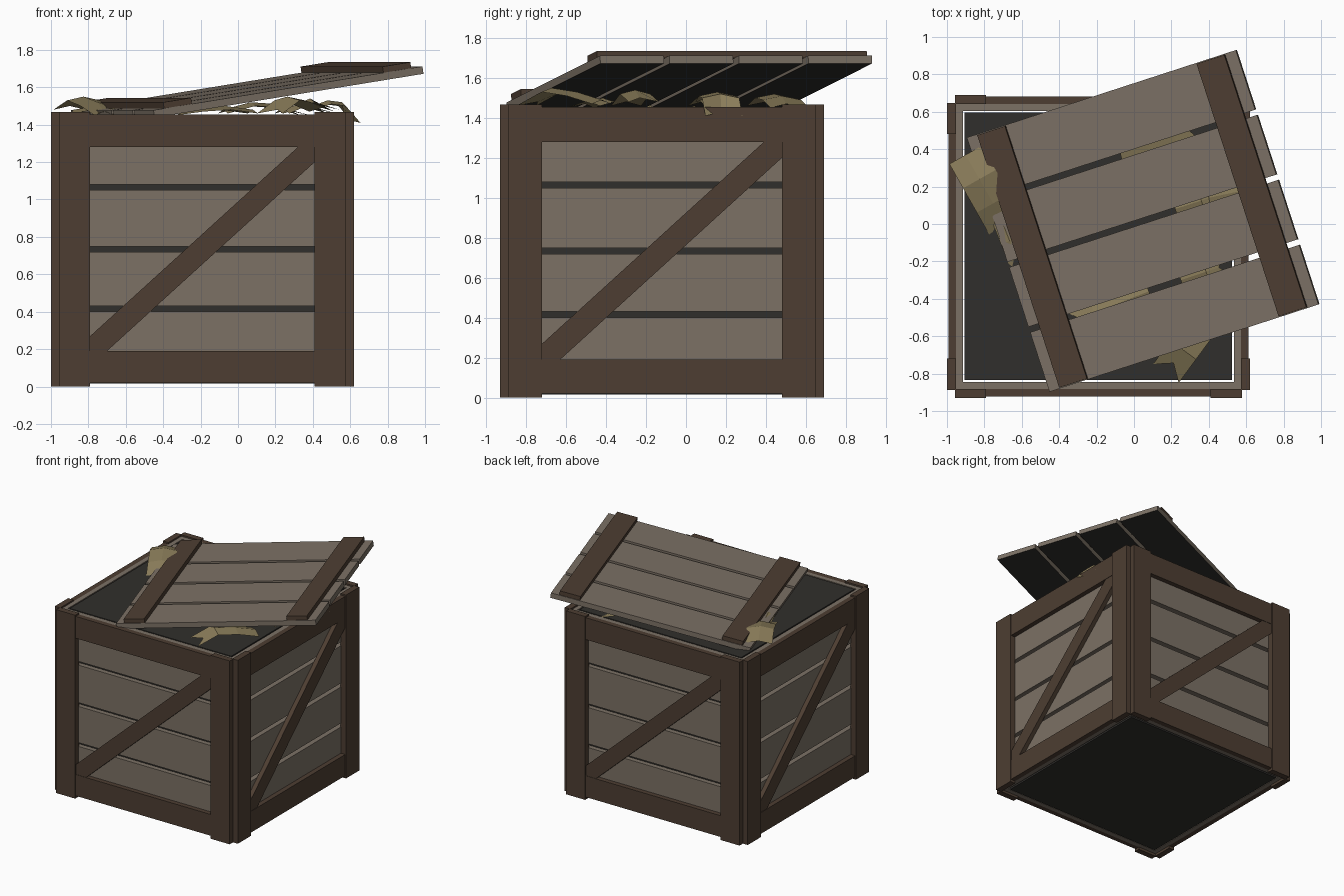
import bpy, bmesh
from math import radians, pi
from mathutils import Matrix, Vector

if "Cube" in bpy.data.objects:
    bpy.data.objects.remove(bpy.data.objects["Cube"])


def material(name, rgb):
    m = bpy.data.materials.new(name)
    m.diffuse_color = (*rgb, 1)
    m.use_nodes = True
    m.node_tree.nodes["Principled BSDF"].inputs["Base Color"].default_value = m.diffuse_color
    return m


BROWN = material("frame_wood", (0.075, 0.048, 0.032))
LIGHT = material("plank_wood", (0.2, 0.165, 0.13))
DARK = material("dark_interior", (0.03, 0.028, 0.025))
STRAW = material("straw", (0.25, 0.2, 0.1))


def make(name, bm, mats, matrix=Matrix()):
    bmesh.ops.recalc_face_normals(bm, faces=bm.faces)
    me = bpy.data.meshes.new(name)
    bm.to_mesh(me)
    bm.free()
    for m in mats:
        me.materials.append(m)
    ob = bpy.data.objects.new(name, me)
    ob.matrix_world = matrix
    bpy.context.collection.objects.link(ob)
    return ob


def box(name, lo, hi, mats, matrix=Matrix()):
    lo, hi = Vector(lo), Vector(hi)
    bm = bmesh.new()
    bmesh.ops.create_cube(bm, size=1, matrix=Matrix.Translation((lo + hi) / 2)
                          @ Matrix.Diagonal((*(hi - lo), 1)))
    if len(mats) > 1:  # second material goes on the underside
        bm.normal_update()
        for f in bm.faces:
            if f.normal.z < -0.9:
                f.material_index = 1
    return make(name, bm, mats, matrix)


def prism(name, outline, y0, y1, mat, matrix):
    bm = bmesh.new()
    face = bm.faces.new([bm.verts.new((x, y0, z)) for x, z in outline])
    ext = bmesh.ops.extrude_face_region(bm, geom=[face])
    verts = [v for v in ext["geom"] if isinstance(v, bmesh.types.BMVert)]
    bmesh.ops.translate(bm, verts=verts, vec=(0, y1 - y0, 0))
    return make(name, bm, [mat], matrix)


# crate core
CENTRE = Matrix.Translation((-0.19, -0.12, 0))
box("inner_box", (-0.715, -0.715, 0.015), (0.715, 0.715, 1.455), [DARK], CENTRE)

# four identical sides: planks, frame and diagonal brace
BRACE = [(-0.6, 0.19), (-0.51, 0.19), (0.6, 1.2),
         (0.6, 1.28), (0.51, 1.28), (-0.6, 0.27)]
PLANKS = [(0.02, 0.40), (0.43, 0.72), (0.75, 1.05), (1.08, 1.455)]
for i, side in enumerate(("front", "right", "back", "left")):
    M = CENTRE @ Matrix.Rotation(i * pi / 2, 4, 'Z')
    for z0, z1 in PLANKS:
        box(side + "_plank", (-0.765, -0.765, z0), (0.725, -0.725, z1), [LIGHT], M)
    for s in (-1, 1):
        a, b = sorted((s * 0.6, s * 0.768))
        box(side + "_stile", (a, -0.81, 0), (b, -0.762, 1.467), [BROWN], M)
    for z0, z1 in ((0.02, 0.19), (1.28, 1.455)):
        box(side + "_rail", (-0.6, -0.803, z0), (0.6, -0.762, z1), [BROWN], M)
    prism(side + "_brace", BRACE, -0.8, -0.764, BROWN, M)

# tilted lid: four planks and two battens
LID = (Matrix.Translation((0.052, 0.018, 1.555)) @ Matrix.Rotation(radians(18), 4, 'Z')
       @ Matrix.Rotation(radians(-8.8), 4, 'Y'))
for i in range(4):
    y = -0.715 + i * 0.365
    box("lid_plank", (-0.765, y, 0), (0.765, y + 0.335, 0.04), [LIGHT, DARK], LID)
for x in (-0.703, 0.545):
    box("lid_batten", (x, -0.71, 0.038), (x + 0.158, 0.71, 0.073), [BROWN], LID)


# folded straw scraps poking out from under the lid
def scrap(start, end, width, heights):
    a, b = Vector(start), Vector(end)
    d = (b - a).normalized()
    n = Vector((-d.y, d.x))
    bm = bmesh.new()
    rows = []
    last = len(heights) - 1
    for i, z in enumerate(heights):
        p = a.lerp(b, i / last)
        row = []
        for k in (-1, 0, 1):
            q = p + n * k * width / 2
            if i == last and k == 0:
                q -= d * 0.07  # ragged notch
            row.append(bm.verts.new((q.x, q.y, z - 0.02 * abs(k))))
        rows.append(row)
    for r, s in zip(rows, rows[1:]):
        for k in range(2):
            bm.faces.new((r[k], r[k + 1], s[k + 1], s[k]))
    return make("straw_scrap", bm, [STRAW])


scrap((-0.9, 0.37), (-0.68, -0.02), 0.2, [1.5, 1.55, 1.52, 1.47])
scrap((-0.88, 0.22), (-0.62, 0.17), 0.14, [1.48, 1.5, 1.48])
scrap((-0.72, 0.05), (-0.61, -0.23), 0.1, [1.48, 1.49, 1.47])
scrap((0.45, -0.42), (0.17, -0.8), 0.17, [1.49, 1.53, 1.55, 1.48])
scrap((0.4, 0.14), (0.635, 0.19), 0.19, [1.5, 1.53, 1.52, 1.43])
scrap((-0.08, 0.4), (0.36, 0.52), 0.2, [1.48, 1.52, 1.51, 1.47])
scrap((0.22, 0.08), (0.5, 0.17), 0.15, [1.48, 1.52, 1.48])
scrap((0.08, -0.36), (-0.36, -0.53), 0.15, [1.48, 1.5, 1.49, 1.47])
scrap((0.25, -0.3), (0.52, -0.21), 0.16, [1.48, 1.54, 1.5])
